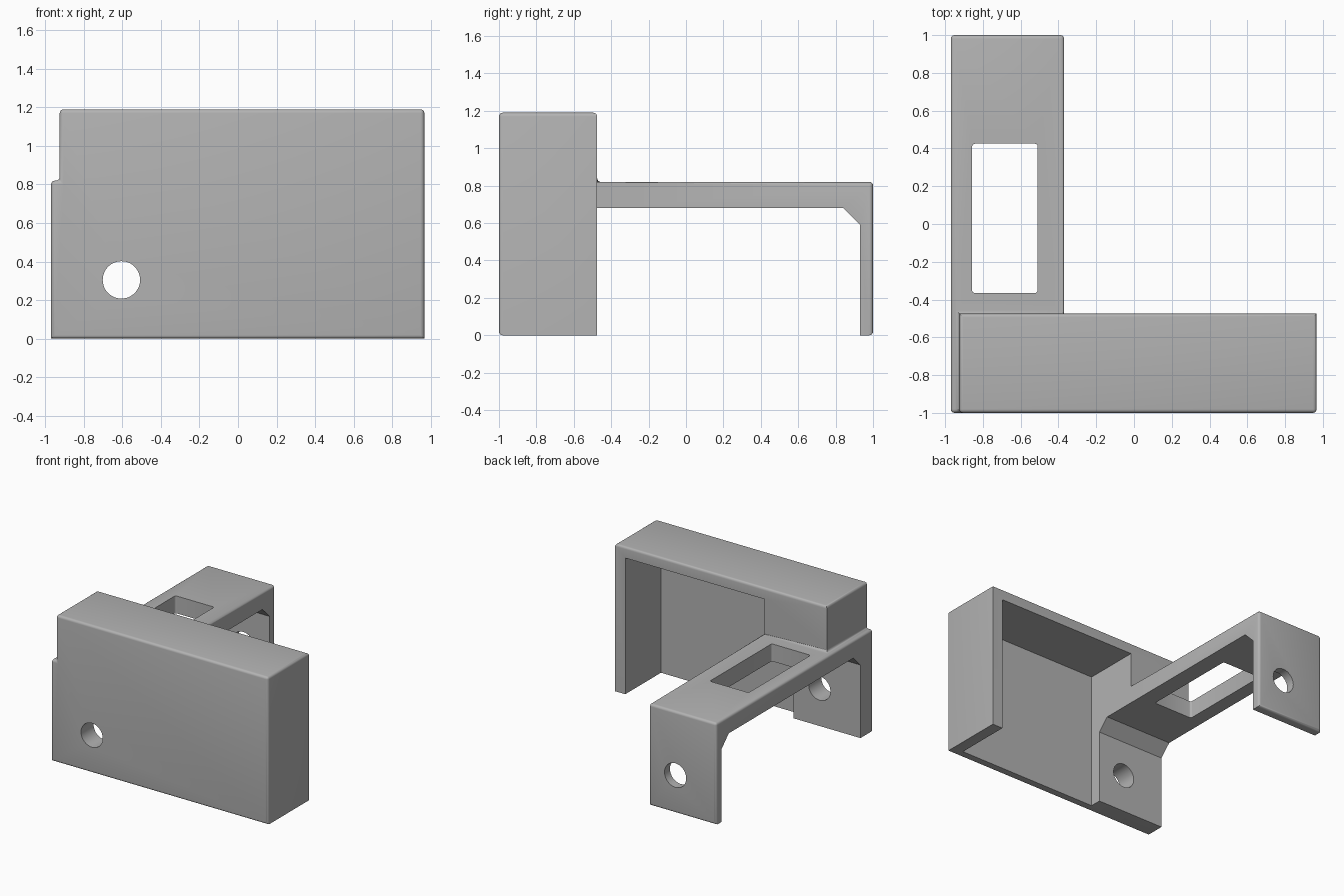
import bpy, bmesh, math
from mathutils import Matrix

if "Cube" in bpy.data.objects:
    bpy.data.objects.remove(bpy.data.objects["Cube"], do_unlink=True)

FRONT, BACK, CASE_BACK = -1.0, 1.0, -0.475
ARM_TOP, CASE_TOP = 0.82, 1.19
ROUND = 0.02

grey = bpy.data.materials.new("plain grey")
grey.use_nodes = True
colour = (0.45, 0.45, 0.45, 1)
grey.diffuse_color = colour
grey.node_tree.nodes["Principled BSDF"].inputs["Base Color"].default_value = colour


def add_object(name, bm):
    bmesh.ops.recalc_face_normals(bm, faces=bm.faces)
    mesh = bpy.data.meshes.new(name)
    bm.to_mesh(mesh)
    bm.free()
    mesh.materials.append(grey)
    obj = bpy.data.objects.new(name, mesh)
    bpy.context.collection.objects.link(obj)
    return obj


def box(name, xs, ys, zs, corner=0):
    """Box from ranges; corner rounds the upright edges."""
    bm = bmesh.new()
    bmesh.ops.create_cube(bm, size=1)
    for v in bm.verts:
        v.co = [r[0] if c < 0 else r[1] for c, r in zip(v.co, (xs, ys, zs))]
    if corner:
        upright = [e for e in bm.edges if abs(e.verts[0].co.z - e.verts[1].co.z) > 0.01]
        bmesh.ops.bevel(bm, geom=upright, offset=corner, segments=4, profile=0.5, affect='EDGES')
    return add_object(name, bm)


def side_profile(name, points, x0, x1):
    """Extrude a (y, z) outline along x."""
    bm = bmesh.new()
    face = bm.faces.new([bm.verts.new((x0, y, z)) for y, z in points])
    new = bmesh.ops.extrude_face_region(bm, geom=[face])["geom"]
    bmesh.ops.translate(bm, vec=(x1 - x0, 0, 0),
                        verts=[g for g in new if isinstance(g, bmesh.types.BMVert)])
    return add_object(name, bm)


def combine(target, tool, operation):
    mod = target.modifiers.new(operation.lower(), 'BOOLEAN')
    mod.operation, mod.object, mod.solver = operation, tool, 'EXACT'
    bpy.context.view_layer.objects.active = target
    bpy.ops.object.modifier_apply(modifier=mod.name)
    bpy.data.objects.remove(tool, do_unlink=True)


# Outer body: upright case joined to the long arm
body = box("bracket_body", (-0.925, 0.967), (FRONT, CASE_BACK), (0, CASE_TOP))
combine(body, box("arm", (-0.97, -0.37), (FRONT, BACK), (0, ARM_TOP)), 'UNION')

# Round the outlines of the front, back end and both top surfaces
bm = bmesh.new()
bm.from_mesh(body.data)
bmesh.ops.remove_doubles(bm, verts=bm.verts, dist=0.0005)
bmesh.ops.dissolve_limit(bm, angle_limit=0.01, verts=bm.verts, edges=bm.edges)


def on_outline(edge):
    planes = ((1, FRONT), (1, BACK), (2, ARM_TOP), (2, CASE_TOP))
    return any(all(abs(v.co[axis] - level) < 0.001 for v in edge.verts)
               for axis, level in planes)


bmesh.ops.bevel(bm, geom=[e for e in bm.edges if on_outline(e)], offset=ROUND,
                segments=4, profile=0.5, affect='EDGES', clamp_overlap=True)
bm.to_mesh(body.data)
bm.free()

# Open cavity of the case
combine(body, box("case_cavity", (-0.37, 0.875), (-0.93, -0.4), (-0.1, 1.1)), 'DIFFERENCE')

# Space between the two legs, with chamfered upper corners
inner, outer, under, chamfer = -0.84, 0.93, 0.68, 0.09
tunnel = [(inner, -0.1), (outer, -0.1), (outer, under - chamfer),
          (outer - chamfer, under), (inner + chamfer, under), (inner, under - chamfer)]
combine(body, side_profile("leg_space", tunnel, -1.1, -0.3), 'DIFFERENCE')

# Slot through the arm
combine(body, box("arm_slot", (-0.857, -0.51), (-0.365, 0.425), (0.5, 1), 0.015), 'DIFFERENCE')

# Round hole through both legs
bm = bmesh.new()
bmesh.ops.create_cone(bm, cap_ends=True, segments=48, radius1=0.097, radius2=0.097, depth=3,
                      matrix=Matrix.Translation((-0.605, 0, 0.305)) @ Matrix.Rotation(math.pi / 2, 4, 'X'))
combine(body, add_object("leg_hole", bm), 'DIFFERENCE')

# Smooth the roundings, keep the edges sharp
body.select_set(True)
bpy.context.view_layer.objects.active = body
bpy.ops.object.shade_smooth_by_angle(angle=math.radians(30))
